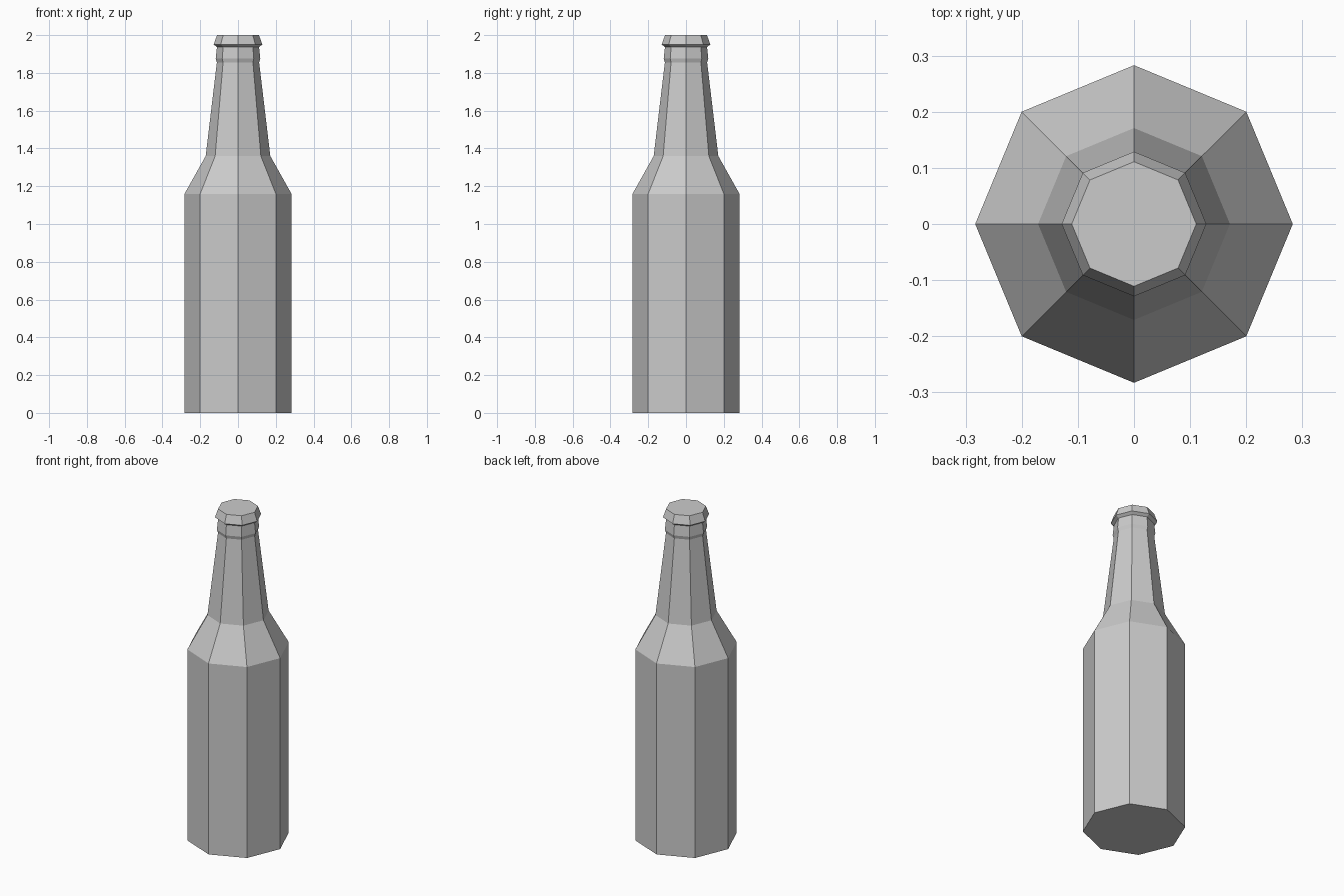
import bpy, bmesh
from math import cos, sin, tau

cube = bpy.data.objects.get("Cube")
if cube:
    bpy.data.objects.remove(cube, do_unlink=True)

SIDES = 8

grey = bpy.data.materials.new("light_grey")
grey.use_nodes = True
colour = (0.6, 0.6, 0.6, 1)
grey.diffuse_color = colour
grey.node_tree.nodes["Principled BSDF"].inputs["Base Color"].default_value = colour


def turned(name, profile):
    """Closed faceted solid from (radius, height) rings, bottom to top."""
    bm = bmesh.new()
    rings = [[bm.verts.new((r * cos(tau * i / SIDES), r * sin(tau * i / SIDES), z))
              for i in range(SIDES)] for r, z in profile]
    for low, high in zip(rings, rings[1:]):
        for i in range(SIDES):
            j = (i + 1) % SIDES
            bm.faces.new((low[i], low[j], high[j], high[i]))
    bm.faces.new(rings[0][::-1])
    bm.faces.new(rings[-1])
    mesh = bpy.data.meshes.new(name)
    bm.to_mesh(mesh)
    bm.free()
    mesh.materials.append(grey)
    obj = bpy.data.objects.new(name, mesh)
    bpy.context.collection.objects.link(obj)
    return obj


# Body, sloping shoulder, tapered neck and collar under the cap
turned("bottle", [(0.283, 0), (0.283, 1.16), (0.171, 1.36), (0.112, 1.855),
                  (0.118, 1.875), (0.111, 1.94)])

# Flared cap
turned("cap", [(0.111, 1.937), (0.129, 1.95), (0.111, 2.0)])
